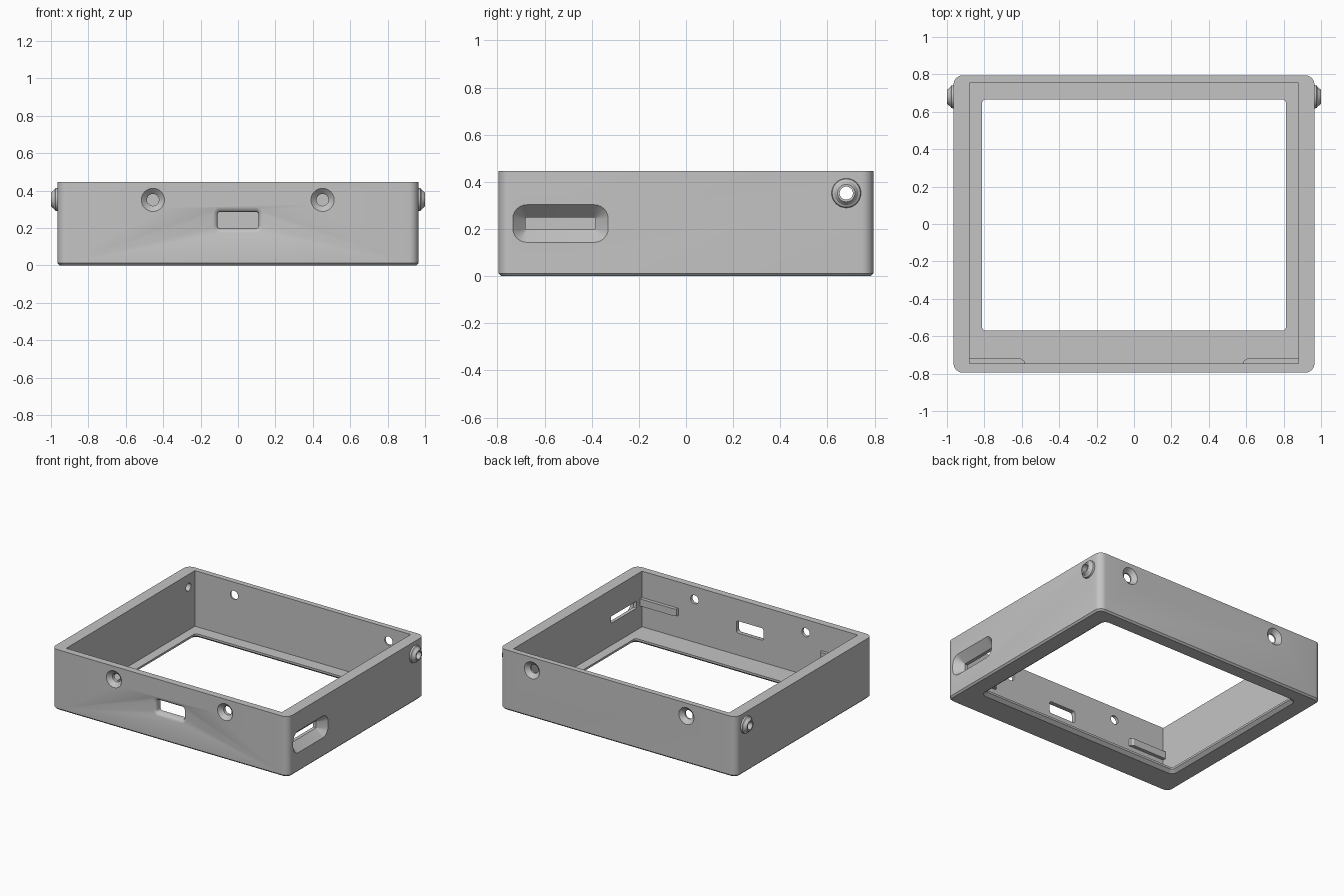
import bpy
import bmesh
from math import cos, sin, pi, radians
from mathutils import Vector

cube = bpy.data.objects.get("Cube")
if cube:
    bpy.data.objects.remove(cube, do_unlink=True)

GREY = 0.55
mat = bpy.data.materials.new("plain_grey")
mat.use_nodes = True
mat.diffuse_color = (GREY, GREY, GREY, 1)
mat.node_tree.nodes["Principled BSDF"].inputs["Base Color"].default_value = (GREY, GREY, GREY, 1)

HX, HY, HEIGHT = 0.965, 0.795, 0.445

# Each plane: origin, across axis, up axis, outward normal
X, Y, Z = Vector((1, 0, 0)), Vector((0, 1, 0)), Vector((0, 0, 1))
FLAT = (Vector(), X, Y, Z)
FRONT = (-Y * HY, X, Z, -Y)
BACK = (Y * HY, X, Z, Y)
LEFT = (X * HX, Y, Z, X)
RIGHT = (-X * HX, Y, Z, -X)


def rect(u0, u1, v0, v1, r=0.0, seg=6):
    """Rectangle outline, with rounded corners when r is given."""
    if r == 0:
        return [(u0, v0), (u1, v0), (u1, v1), (u0, v1)]
    pts = []
    corners = [(u1 - r, v1 - r), (u0 + r, v1 - r), (u0 + r, v0 + r), (u1 - r, v0 + r)]
    for i, (cu, cv) in enumerate(corners):
        for k in range(seg + 1):
            a = pi / 2 * (i + k / seg)
            pts.append((cu + r * cos(a), cv + r * sin(a)))
    return pts


def circle(u, v, r, n=32):
    return [(u + r * cos(2 * pi * k / n), v + r * sin(2 * pi * k / n)) for k in range(n)]


def loft(name, plane, sections, ring=False):
    """Skin (depth, outline) sections; ring joins the last one to the first."""
    o, u_axis, v_axis, normal = plane
    bm = bmesh.new()
    rows = [[bm.verts.new(o + u_axis * u + v_axis * v + normal * d) for u, v in pts]
            for d, pts in sections]
    pairs = list(zip(rows, rows[1:]))
    if ring:
        pairs.append((rows[-1], rows[0]))
    else:
        bm.faces.new(rows[0])
        bm.faces.new(rows[-1])
    for a, b in pairs:
        for k in range(len(a)):
            j = (k + 1) % len(a)
            bm.faces.new((a[k], a[j], b[j], b[k]))
    bmesh.ops.recalc_face_normals(bm, faces=bm.faces)
    mesh = bpy.data.meshes.new(name)
    bm.to_mesh(mesh)
    bm.free()
    mesh.materials.append(mat)
    obj = bpy.data.objects.new(name, mesh)
    bpy.context.collection.objects.link(obj)
    return obj


def activate(obj):
    bpy.ops.object.select_all(action='DESELECT')
    obj.select_set(True)
    bpy.context.view_layer.objects.active = obj


def cut(target, cutter):
    cutter.hide_render = True
    mod = target.modifiers.new("cut", 'BOOLEAN')
    mod.operation = 'DIFFERENCE'
    mod.solver = 'EXACT'
    mod.object = cutter
    activate(target)
    bpy.ops.object.modifier_apply(modifier=mod.name)
    bpy.data.objects.remove(cutter, do_unlink=True)


# Outer shell with a small chamfer round the bottom
c = 0.012
outline = rect(-HX, HX, -HY, HY, 0.05)
frame = loft("frame", FLAT, [
    (0, rect(-HX + c, HX - c, -HY + c, HY - c, 0.05 - c)),
    (c, outline), (HEIGHT, outline)])

# Open cavity above a thin floor
cavity = rect(-0.88, 0.88, -0.745, 0.755)
cut(frame, loft("cavity", FLAT, [(0.035, cavity), (0.6, cavity)]))


# Floor window, flared on the underside
def window(grow):
    return rect(-0.812 - grow, 0.812 + grow, -0.57 - grow, 0.665 + grow, 0.018 + grow)


cut(frame, loft("window", FLAT, [
    (-0.01, window(0.025)), (0, window(0.025)), (0.02, window(0)), (0.1, window(0))]))

# Countersunk screw holes in the front and back walls
for plane, u in ((FRONT, -0.455), (FRONT, 0.452), (BACK, 0.70), (BACK, -0.56)):
    cut(frame, loft("screw_hole", plane, [
        (d, circle(u, 0.35, r))
        for d, r in ((0.01, 0.062), (0, 0.062), (-0.028, 0.032), (-0.1, 0.032))]))

# Front port with a rounded-over rim
cut(frame, loft("front_port", FRONT, [
    (d, rect(-0.11 - g, 0.11 + g, 0.197 - g, 0.286 + g, 0.015 + g))
    for d, g in ((0.01, 0.024), (0, 0.024), (-0.004, 0.013), (-0.011, 0.005),
                 (-0.024, 0), (-0.1, 0))]))

# Long side slot tapering inward
mouth = rect(-0.735, -0.33, 0.143, 0.303, 0.06)
throat = rect(-0.68, -0.385, 0.197, 0.248, 0.004)
cut(frame, loft("side_slot", LEFT, [
    (0.01, mouth), (0, mouth), (-0.06, throat), (-0.15, throat)]))

# Hollow side bosses, open through the wall
parts = [frame]
boss_profile = ((-0.002, 0.063), (0.012, 0.060), (0.018, 0.050), (0.026, 0.045),
                (0.035, 0.037), (0.035, 0.028), (-0.002, 0.028))
for side, plane in (("left", LEFT), ("right", RIGHT)):
    cut(frame, loft("boss_hole", plane, [
        (d, circle(0.68, 0.352, 0.0285)) for d in (0.01, -0.15)]))
    parts.append(loft(side + "_boss", plane, [
        (d, circle(0.68, 0.352, r)) for d, r in boss_profile], ring=True))

# Retaining ledges inside the front wall
ledge = [(0.885, -0.75), (0.885, -0.72), (0.605, -0.72), (0.588, -0.73), (0.58, -0.75)]
for side, s in (("left", 1), ("right", -1)):
    pts = [(s * u, v) for u, v in ledge]
    parts.append(loft(side + "_ledge", FLAT, [(0.197, pts), (0.25, pts)]))

for obj in parts:
    activate(obj)
    bpy.ops.object.shade_smooth_by_angle(angle=radians(25))
